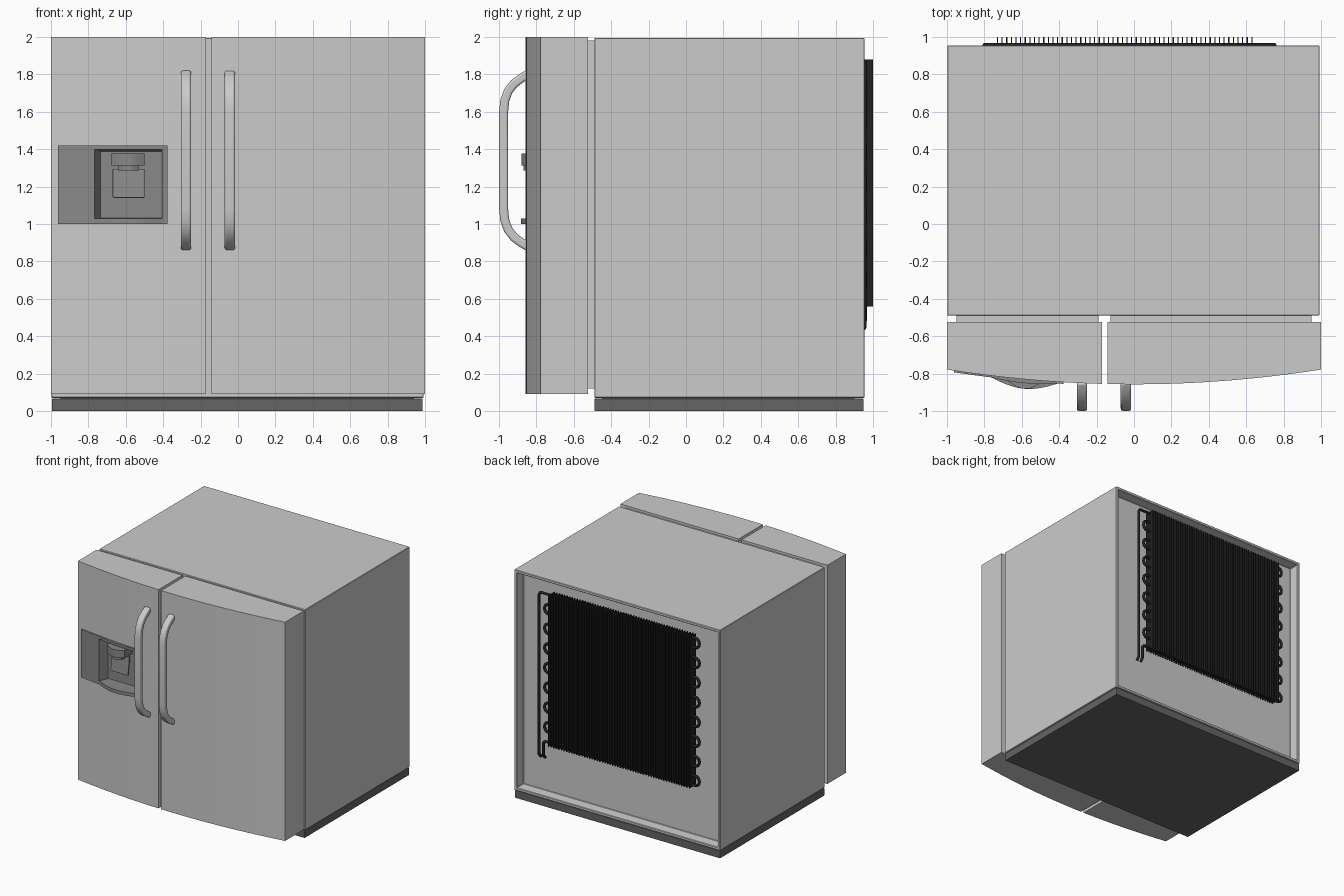
import bpy, bmesh, math
from mathutils import Vector

if "Cube" in bpy.data.objects:
    bpy.data.objects.remove(bpy.data.objects["Cube"])


def material(name, v):
    m = bpy.data.materials.new(name)
    m.diffuse_color = (v, v, v, 1)
    m.use_nodes = True
    m.node_tree.nodes["Principled BSDF"].inputs["Base Color"].default_value = m.diffuse_color
    return m


DARK = material("dark_plastic", 0.13)
PANEL = material("panel_grey", 0.25)
BLACK = material("black_metal", 0.015)


def finish(bm, name, mat=None, bevel=0.0, segs=2, smooth=False):
    bmesh.ops.recalc_face_normals(bm, faces=bm.faces)
    me = bpy.data.meshes.new(name)
    bm.to_mesh(me)
    bm.free()
    ob = bpy.data.objects.new(name, me)
    bpy.context.collection.objects.link(ob)
    if mat:
        me.materials.append(mat)
    if bevel:
        b = ob.modifiers.new("bevel", 'BEVEL')
        b.width, b.segments, b.limit_method = bevel, segs, 'ANGLE'
    if smooth:
        bpy.ops.object.select_all(action='DESELECT')
        ob.select_set(True)
        bpy.context.view_layer.objects.active = ob
        bpy.ops.object.shade_smooth_by_angle(angle=math.radians(35))
    return ob


def prism(name, pts, a, b, axis='z', **kw):
    """Extrude a closed 2D outline: (x, y) along z, or (y, z) along x."""
    bm = bmesh.new()
    place = (lambda p, t: (p[0], p[1], t)) if axis == 'z' else (lambda p, t: (t, p[0], p[1]))
    lo = [bm.verts.new(place(p, a)) for p in pts]
    hi = [bm.verts.new(place(p, b)) for p in pts]
    bm.faces.new(lo)
    bm.faces.new(hi)
    n = len(pts)
    for i in range(n):
        j = (i + 1) % n
        bm.faces.new((lo[i], lo[j], hi[j], hi[i]))
    return finish(bm, name, **kw)


def box(name, x0, x1, y0, y1, z0, z1, **kw):
    return prism(name, [(x0, y0), (x1, y0), (x1, y1), (x0, y1)], z0, z1, **kw)


def door_y(x):
    return -0.857 + 0.079 * x * x


def bowed(x0, x1, back, off=0.0, bulge=0.0, n=12):
    """Plan outline with the door's bowed front and a flat back."""
    front = []
    for i in range(n + 1):
        t = i / n
        x = x0 + (x1 - x0) * t
        front.append((x, door_y(x) - off - bulge * math.sin(math.pi * t)))
    return front + [(x1, back), (x0, back)]


# Cabinet with recessed back
bm = bmesh.new()
bmesh.ops.create_cube(bm, size=1)
for v in bm.verts:
    v.co = Vector((v.co.x * 1.99 - 0.003, v.co.y * 1.445 + 0.2325, v.co.z * 1.925 + 1.0325))
bm.normal_update()
back = [f for f in bm.faces if f.normal.y > 0.9]
bmesh.ops.inset_region(bm, faces=back, thickness=0.035)
bmesh.ops.inset_region(bm, faces=back, thickness=0.008, depth=-0.085)
finish(bm, "cabinet", bevel=0.004, segs=1)

# Plinth and door seal
box("plinth", -0.995, 0.987, -0.49, 0.95, 0.0, 0.066, mat=DARK, bevel=0.004)
box("plinth_core", -0.95, 0.94, -0.45, 0.9, 0.06, 0.075, mat=DARK)
for side, x0, x1 in (("left", -0.95, -0.19), ("right", -0.125, 0.95)):
    box(side + "_door_seal", x0, x1, -0.53, -0.485, 0.12, 1.98)

# Doors
left = prism("left_door", bowed(-1, -0.17, -0.523, n=20), 0.09, 2.0, smooth=True)
prism("right_door", bowed(-0.143, 1, -0.523, n=24), 0.09, 2.0, smooth=True)

# Dispenser opening cut in the left door
RX0, RX1, RZ0, RZ1, RY = -0.768, -0.405, 1.004, 1.41, -0.745
cutter = box("dispenser_cutter", RX0, RX1, -1, RY + 0.015, RZ0, RZ1)
cutter.hide_render = True
mod = left.modifiers.new("opening", 'BOOLEAN')
mod.operation, mod.solver, mod.object = 'DIFFERENCE', 'EXACT', cutter
bpy.context.view_layer.objects.active = left
bpy.ops.object.modifier_apply(modifier=mod.name)
bpy.data.objects.remove(cutter)

# Dispenser niche with sloping walls
bm = bmesh.new()
rings = []
for x0, x1, z0, z1, ya, yb in (
        (RX0, RX1, RZ0, RZ1, door_y(RX0) - 0.008, door_y(RX1) - 0.008),
        (RX0 + 0.033, RX1 - 0.004, RZ0 + 0.028, RZ1 - 0.022, RY, RY)):
    rings.append([bm.verts.new(c) for c in
                  ((x0, ya, z0), (x1, yb, z0), (x1, yb, z1), (x0, ya, z1))])
for i in range(4):
    j = (i + 1) % 4
    bm.faces.new((rings[0][i], rings[0][j], rings[1][j], rings[1][i]))
bm.faces.new(rings[1])
finish(bm, "dispenser_niche", mat=PANEL)

# Dispenser surround
prism("control_panel", bowed(-0.963, RX0, -0.77, 0.009), 1.0, 1.42, mat=PANEL)
prism("surround_right", bowed(RX1, -0.378, -0.82, 0.009), 1.0, 1.42, mat=PANEL)
prism("surround_top", bowed(RX0, RX1, -0.79, 0.009, 0.012), RZ1 - 0.012, 1.42, mat=PANEL)
prism("drip_tray", bowed(RX0, RX1, RY, 0.008, 0.043, n=16), 1.0, 1.03, mat=PANEL, smooth=True)

# Nozzle block and paddle
prism("nozzle_block", bowed(-0.68, -0.5, RY, 0.015, 0.036), 1.312, 1.378, mat=PANEL)
prism("nozzle_outlet", bowed(-0.638, -0.532, RY, 0.015, 0.025), 1.285, 1.312, mat=PANEL)
prism("paddle", [(-0.785, 1.295), (-0.77, 1.295), (-0.79, 1.14), (-0.805, 1.14)],
      -0.67, -0.5, axis='x', mat=PANEL, bevel=0.004)
box("paddle_arm", -0.61, -0.56, -0.785, RY, 1.2, 1.27, mat=PANEL)

# Door handles: a bowed bar, outline offset from its centre line
half = [(-0.84, 0.463), (-0.88, 0.44), (-0.92, 0.41), (-0.951, 0.37), (-0.969, 0.32), (-0.975, 0.26)]
path = [Vector((y, 1.34 + d)) for y, d in half]
path += [Vector((y, 1.34 - d)) for y, d in reversed(half)]
outer, inner = [], []
for i, p in enumerate(path):
    d = (path[min(i + 1, len(path) - 1)] - path[max(i - 1, 0)]).normalized()
    side = Vector((d.y, -d.x)) * 0.024
    outer.append(p + side)
    inner.append(p - side)
for name, x in (("left_handle", -0.278), ("right_handle", -0.043)):
    prism(name, outer + inner[::-1], x - 0.028, x + 0.028, axis='x',
          bevel=0.012, segs=3, smooth=True)


# Condenser tube on the back
def tube(name, pts, r):
    cu = bpy.data.curves.new(name, 'CURVE')
    cu.dimensions = '3D'
    cu.bevel_depth, cu.bevel_resolution, cu.use_fill_caps = r, 1, True
    sp = cu.splines.new('POLY')
    sp.points.add(len(pts) - 1)
    for q, p in zip(sp.points, pts):
        q.co = (*p, 1)
    ob = bpy.data.objects.new(name, cu)
    bpy.context.collection.objects.link(ob)
    cu.materials.append(BLACK)


CY, ROWS, TOP, PITCH = 0.955, 16, 1.865, 0.086
XL, XR = -0.755, 0.655
pts = [(0.75, 0.93, 0.42), (0.75, CY, 0.45), (0.75, CY, TOP - 0.02), (0.735, CY, TOP)]
for r in range(ROWS):
    z = TOP - r * PITCH
    end, sgn = (XL, -1) if r % 2 == 0 else (XR, 1)
    if r == ROWS - 1:
        break
    for k in range(9):
        a = math.pi * k / 8
        pts.append((end + sgn * PITCH / 2 * math.sin(a), CY, z - PITCH / 2 * (1 - math.cos(a))))
zl = TOP - (ROWS - 1) * PITCH
pts += [(0.69, CY, zl), (0.71, CY, zl - 0.02), (0.71, CY, 0.45), (0.71, 0.93, 0.42)]
tube("condenser_tube", pts, 0.013)

# Condenser fins
bm = bmesh.new()
N = 56
for i in range(N):
    x = -0.73 + 1.36 * i / (N - 1)
    vs = bmesh.ops.create_cube(bm, size=1)['verts']
    for v in vs:
        v.co = Vector((x + v.co.x * 0.006, CY + v.co.y * 0.09, 1.22 + v.co.z * 1.32))
finish(bm, "condenser_fins", mat=BLACK)
